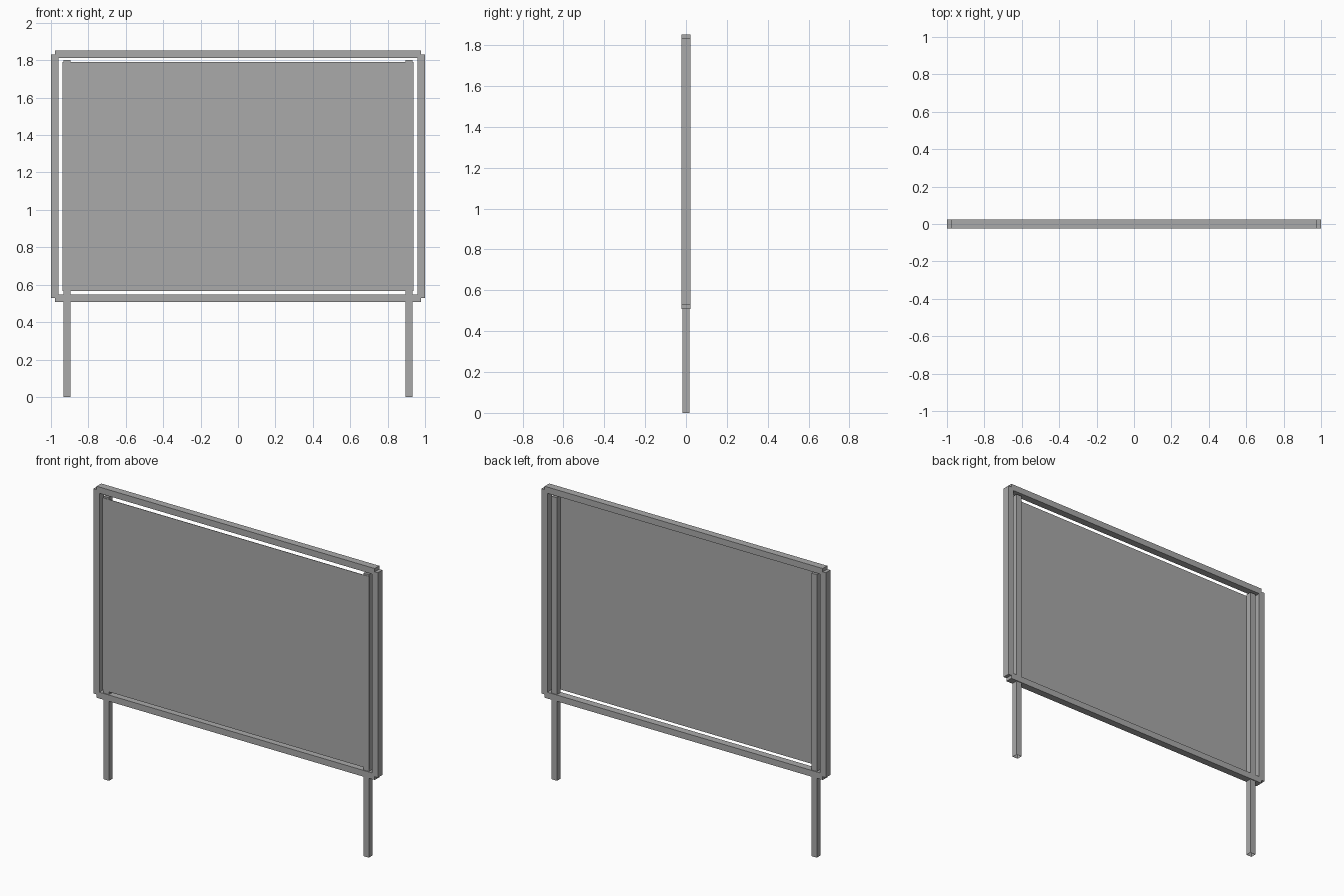
import bpy
import bmesh
from mathutils import Vector

old = bpy.data.objects.get("Cube")
if old:
    bpy.data.objects.remove(old, do_unlink=True)

# One plain grey for the whole sign
grey = bpy.data.materials.new("plain_grey")
grey.use_nodes = True
colour = (0.4, 0.4, 0.4, 1)
grey.diffuse_color = colour
grey.node_tree.nodes["Principled BSDF"].inputs["Base Color"].default_value = colour


def box(name, low, high, open_bottom=False):
    """Box between two corners, optionally without its underside."""
    low, high = Vector(low), Vector(high)
    bm = bmesh.new()
    bmesh.ops.create_cube(bm, size=1)
    bmesh.ops.scale(bm, vec=high - low, verts=bm.verts)
    bmesh.ops.translate(bm, vec=(low + high) / 2, verts=bm.verts)
    if open_bottom:
        bm.normal_update()
        under = [f for f in bm.faces if f.normal.z < -0.9]
        bmesh.ops.delete(bm, geom=under, context="FACES_ONLY")
    mesh = bpy.data.meshes.new(name)
    bm.to_mesh(mesh)
    bm.free()
    mesh.materials.append(grey)
    obj = bpy.data.objects.new(name, mesh)
    bpy.context.collection.objects.link(obj)
    return obj


BAR = 0.04      # width of the frame bars
DEEP = 0.023    # half depth of the frame
LEG = 0.018     # half depth of the legs

# Horizontal rails, a little shorter than the full width
for name, z in (("bottom_rail", 0.508), ("top_rail", 1.813)):
    box(name, (-0.978, -DEEP, z), (0.978, DEEP, z + BAR))

# Side stiles and hollow legs, mirrored left and right
for side, x, leg_x in (("left", 0.98, 0.914), ("right", -0.98, -0.914)):
    box(side + "_stile", (x - BAR / 2, -DEEP, 0.529), (x + BAR / 2, DEEP, 1.832))
    box(side + "_leg", (leg_x - 0.019, -LEG, 0), (leg_x + 0.019, LEG, 1.8), True)

# Thin display panel on the front of the legs
box("panel", (-0.938, -LEG - 0.003, 0.567), (0.938, -LEG, 1.79))
